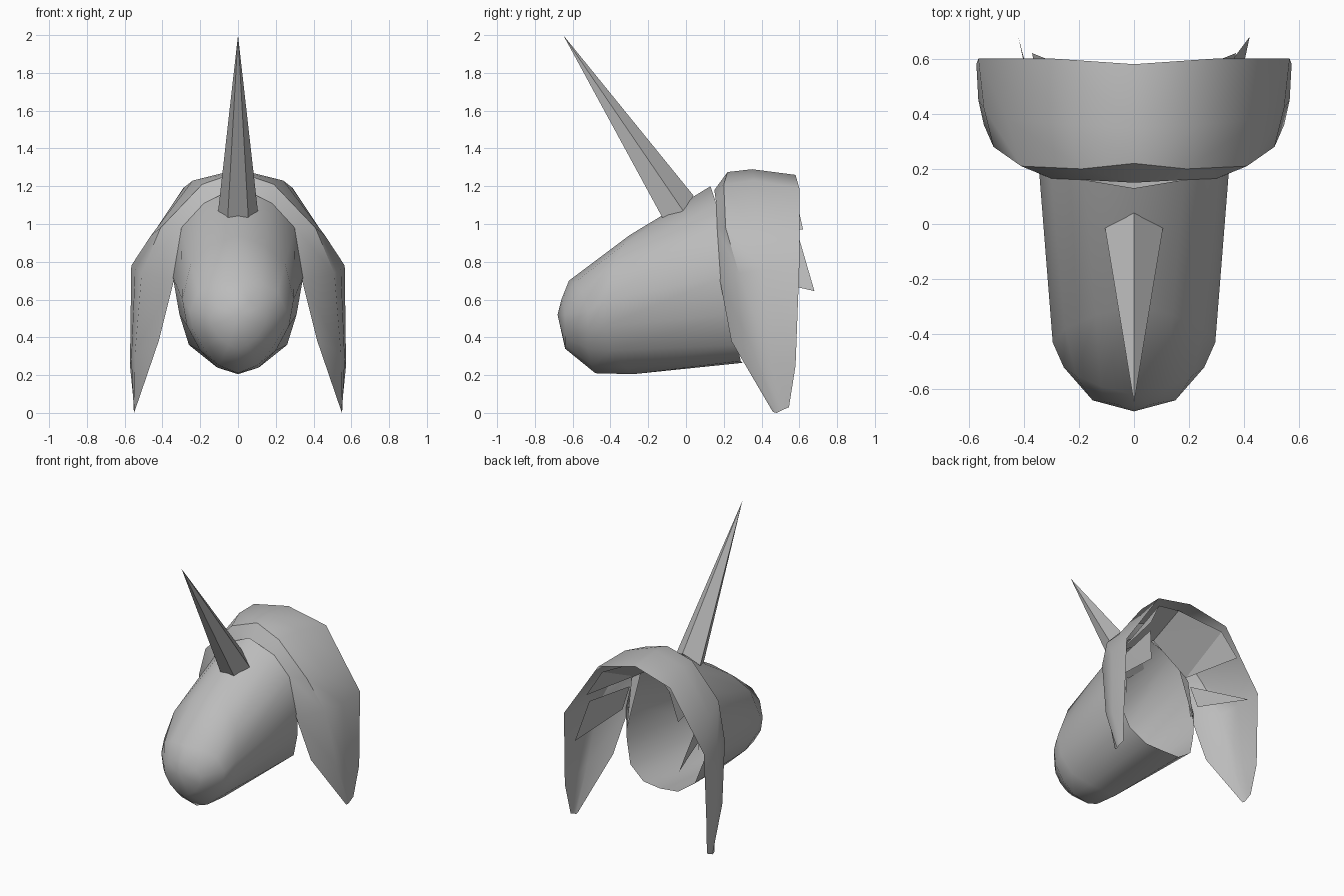
import bpy, bmesh, math

grey = bpy.data.materials.new("plain_grey")
grey.diffuse_color = (0.5, 0.5, 0.5, 1)


def finish(name, bm, angle=40):
    """Weld, orient and shade one part."""
    bmesh.ops.remove_doubles(bm, verts=bm.verts, dist=0.001)
    bmesh.ops.recalc_face_normals(bm, faces=bm.faces)
    me = bpy.data.meshes.new(name)
    bm.to_mesh(me)
    bm.free()
    me.materials.append(grey)
    ob = bpy.data.objects.new(name, me)
    bpy.context.collection.objects.link(ob)
    bpy.ops.object.select_all(action='DESELECT')
    ob.select_set(True)
    bpy.context.view_layer.objects.active = ob
    bpy.ops.object.shade_smooth_by_angle(angle=math.radians(angle))
    return ob


def loft_half(name, rows, angle=40):
    """Skin half cross-sections and mirror them across x."""
    bm = bmesh.new()
    for s in (1, -1):
        grid = [[bm.verts.new((s * x, y, z)) for x, y, z in r] for r in rows]
        for a, b in zip(grid, grid[1:]):
            for i in range(len(a) - 1):
                bm.faces.new((a[i], a[i + 1], b[i + 1], b[i]))
    bmesh.ops.remove_doubles(bm, verts=bm.verts, dist=0.001)
    bmesh.ops.dissolve_degenerate(bm, edges=bm.edges, dist=0.001)
    return finish(name, bm, angle)


# Muzzle: open shell from the back rim to the nose point
loft_half("muzzle", [
    [(0, .13, 1.20), (.18, .16, 1.11), (.30, .17, .98), (.345, .20, .72),
     (.31, .24, .52), (.26, .27, .36), (.14, .29, .275), (0, .30, .265)],
    [(0, -.30, .94), (.14, -.33, .89), (.25, -.38, .79), (.295, -.43, .60),
     (.27, -.43, .46), (.20, -.40, .33), (.11, -.32, .24), (0, -.28, .205)],
    [(0, -.62, .70), (.12, -.59, .69), (.21, -.55, .64), (.255, -.52, .54),
     (.24, -.52, .44), (.18, -.52, .34), (.10, -.50, .25), (0, -.48, .21)],
    [(0, -.66, .60), (.06, -.655, .59), (.11, -.645, .56), (.15, -.64, .52),
     (.14, -.64, .46), (.10, -.64, .40), (.05, -.64, .36), (0, -.64, .34)],
    [(0, -.68, .52)] * 8,
], 50)

# Hood: arch over the back of the muzzle, with two hanging side flaps
loft_half("hood", [
    [(0, .15, 1.18), (.18, .16, 1.11), (.30, .165, .98),
     (.34, .18, .70), (.42, .24, .38), (.55, .46, .005)],
    [(0, .22, 1.275), (.19, .20, 1.21), (.41, .21, .98),
     (.51, .28, .74), (.545, .36, .32), (.55, .48, .0)],
    [(0, .35, 1.29), (.24, .36, 1.23), (.46, .38, .94),
     (.545, .42, .76), (.565, .45, .28), (.552, .51, .015)],
    [(0, .58, 1.26), (.29, .60, 1.19), (.45, .60, .95),
     (.565, .60, .78), (.572, .58, .25), (.55, .545, .03)],
], 50)

# Horn: five-sided spike leaning forward
bm = bmesh.new()
base = [bm.verts.new(p) for p in ((0, .04, 1.15), (.105, -.015, 1.07),
                                  (.055, -.12, 1.025), (-.055, -.12, 1.025),
                                  (-.105, -.015, 1.07))]
tip = bm.verts.new((0, -.65, 2.0))
bm.faces.new(base)
for i in range(5):
    bm.faces.new((base[i], base[(i + 1) % 5], tip))
finish("horn", bm, 30)

# Jagged lining and hanging strands inside the hood
strands = [
    [(0, .20, 1.15), (0, .46, 1.265), (.27, .58, 1.15)],
    [(0, .20, 1.15), (.27, .58, 1.15), (.28, .20, .97)],
    [(.27, .58, 1.15), (.37, .62, .97), (.28, .20, .97)],
    [(.30, .22, .90), (.42, .68, .645), (.33, .26, .74)],
    [(.22, .19, 1.05), (.30, .20, .95), (.29, .27, .60)],
]
bm = bmesh.new()
for s in (1, -1):
    for tri in strands:
        bm.faces.new([bm.verts.new((s * x, y, z)) for x, y, z in tri])
# one wider strand on the right
bm.faces.new([bm.verts.new(p) for p in ((.36, .60, .92), (.42, .68, .645), (.30, .22, .90))])
finish("inner_strands", bm, 30)
